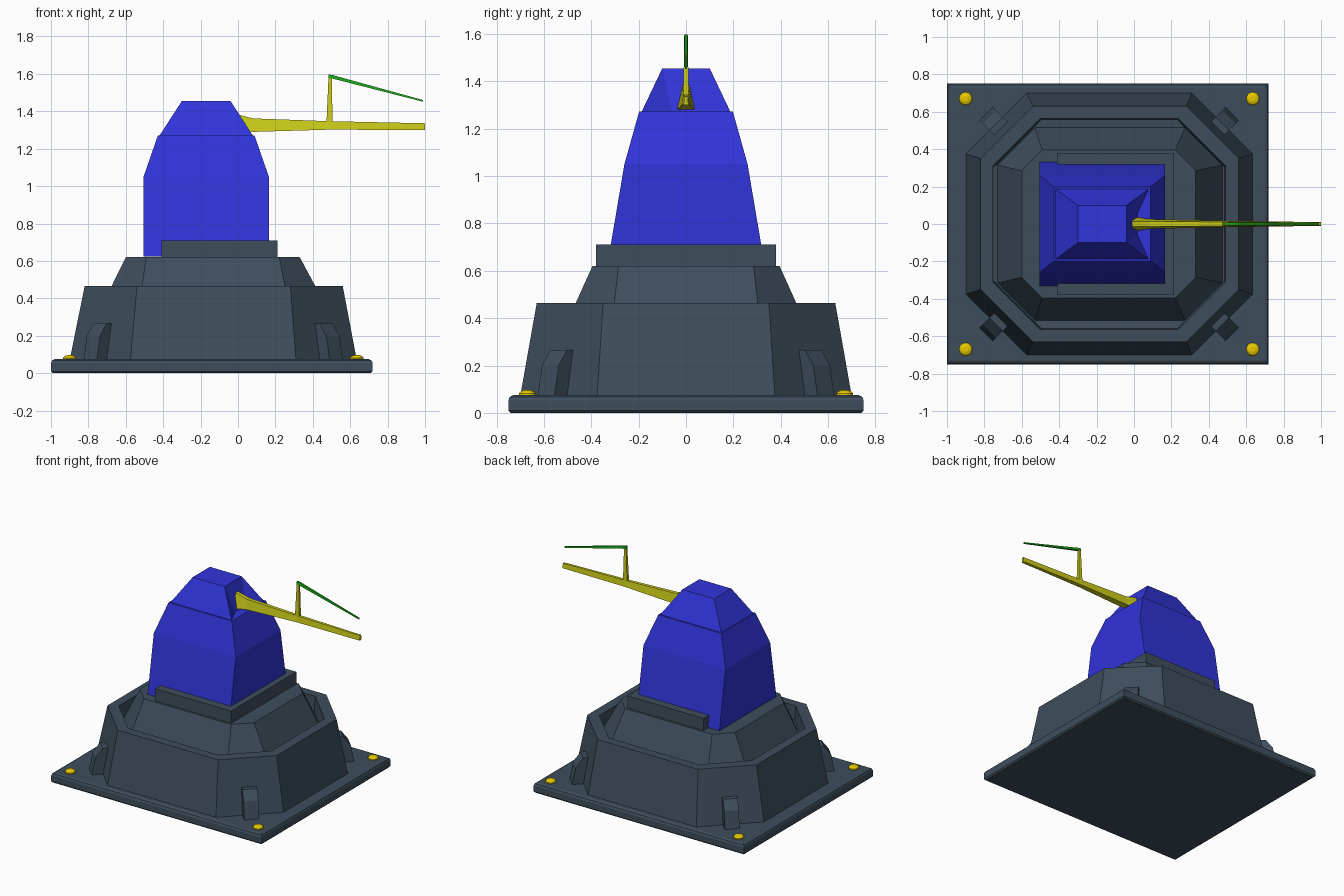
import bpy, bmesh, math
from mathutils import Vector

if "Cube" in bpy.data.objects:
    bpy.data.objects.remove(bpy.data.objects["Cube"])


def material(name, rgb):
    m = bpy.data.materials.new(name)
    m.diffuse_color = (*rgb, 1)
    m.use_nodes = True
    m.node_tree.nodes["Principled BSDF"].inputs["Base Color"].default_value = m.diffuse_color
    return m


SLATE = material("slate", (0.048, 0.076, 0.107))
BLUE = material("blue", (0.03, 0.035, 0.7))
GOLD = material("gold", (0.8, 0.58, 0.0))
YELLOW = material("yellow", (0.6, 0.6, 0.01))
GREEN = material("green", (0.01, 0.4, 0.01))


def loft(name, rings, mat):
    """Skin a list of equal-length rings and cap both ends."""
    bm = bmesh.new()
    loops = [[bm.verts.new(p) for p in r] for r in rings]
    n = len(rings[0])
    for a, b in zip(loops, loops[1:]):
        for i in range(n):
            j = (i + 1) % n
            bm.faces.new((a[i], a[j], b[j], b[i]))
    bm.faces.new(loops[0][::-1])
    bm.faces.new(loops[-1])
    bmesh.ops.remove_doubles(bm, verts=bm.verts, dist=1e-5)
    bmesh.ops.recalc_face_normals(bm, faces=bm.faces)
    me = bpy.data.meshes.new(name)
    bm.to_mesh(me)
    bm.free()
    ob = bpy.data.objects.new(name, me)
    bpy.context.collection.objects.link(ob)
    me.materials.append(mat)
    return ob


def rect(x0, x1, y, z):
    return [(x0, -y, z), (x1, -y, z), (x1, y, z), (x0, y, z)]


def octagon(x0, x1, y, c, z):
    return [(x0 + c, -y, z), (x1 - c, -y, z), (x1, -y + c, z), (x1, y - c, z),
            (x1 - c, y, z), (x0 + c, y, z), (x0, y - c, z), (x0, -y + c, z)]


def beam_ring(x, z0, z1, w0, w1):
    return [(x, -w0, z0), (x, w0, z0), (x, w1, z1), (x, -w1, z1)]


# Ground plate with softened rims
loft("ground_plate", [rect(-0.99, 0.71, 0.74, 0), rect(-1, 0.72, 0.75, 0.01),
                      rect(-1, 0.72, 0.75, 0.053), rect(-0.994, 0.714, 0.744, 0.068),
                      rect(-0.98, 0.70, 0.73, 0.075)], SLATE)

# Corner bolts
for i, (x, y) in enumerate([(x, y) for x in (-0.9, 0.635) for y in (-0.67, 0.67)]):
    rings = [[(x + r * math.cos(k * math.tau / 20), y + r * math.sin(k * math.tau / 20), z)
              for k in range(20)]
             for r, z in ((0.035, 0.07), (0.035, 0.082), (0.028, 0.091), (0.014, 0.096))]
    loft(f"bolt_{i + 1}", rings, GOLD)

# Housing: sloped wall, rim, sunken channel and inner pedestal
loft("base_housing", [
    octagon(-0.90, 0.635, 0.70, 0.325, 0.07),
    octagon(-0.82, 0.56, 0.63, 0.28, 0.465),
    octagon(-0.755, 0.49, 0.565, 0.255, 0.465),
    octagon(-0.75, 0.485, 0.56, 0.255, 0.36),
    octagon(-0.73, 0.473, 0.515, 0.20, 0.355),
    octagon(-0.60, 0.33, 0.395, 0.11, 0.62)], SLATE)

# Diagonal buttresses on the cut corners
for i, (sx, sy) in enumerate([(-1, -1), (1, -1), (-1, 1), (1, 1)]):
    out = Vector((sx, sy, 0)).normalized()
    side = Vector((-out.y, out.x, 0)) * 0.05
    mid = Vector((-0.7375 if sx < 0 else 0.4725, 0.5375 * sy, 0))
    rings = []
    for z, d in ((0.07, 0.075), (0.20, 0.05), (0.265, 0.0)):
        up = Vector((0, 0, z))
        rings.append([mid + out * d + side + up, mid + out * d - side + up,
                      mid - out * 0.12 - side + up, mid - out * 0.12 + side + up])
    loft(f"buttress_{i + 1}", rings, SLATE)

# Turning collar
loft("turret_collar", [rect(-0.41, 0.21, 0.38, 0.61), rect(-0.41, 0.21, 0.38, 0.71)], SLATE)

# Turret body
loft("turret_body", [rect(-0.505, 0.165, 0.332, 0.625), rect(-0.505, 0.165, 0.26, 1.05),
                     rect(-0.428, 0.088, 0.198, 1.272)], BLUE)

# Turret cap with a notch for the barrel
loft("turret_cap", [
    [(-0.42, -0.188, 1.27), (0.08, -0.188, 1.27), (0.02, -0.06, 1.27),
     (0.02, 0.06, 1.27), (0.08, 0.188, 1.27), (-0.42, 0.188, 1.27)],
    [(-0.3, -0.1, 1.455), (-0.04, -0.1, 1.455), (-0.04, -0.1, 1.455),
     (-0.04, 0.1, 1.455), (-0.04, 0.1, 1.455), (-0.3, 0.1, 1.455)]], BLUE)

# Tapered barrel
loft("barrel", [beam_ring(-0.01, 1.28, 1.385, 0.037, 0.014),
                beam_ring(0.02, 1.282, 1.378, 0.036, 0.014),
                beam_ring(0.08, 1.29, 1.362, 0.026, 0.014),
                beam_ring(0.49, 1.302, 1.347, 0.017, 0.011),
                beam_ring(1.0, 1.30, 1.336, 0.010, 0.008)], YELLOW)

# Sight post and slanted rod
loft("sight_post", [rect(0.473, 0.506, 0.012, 1.335),
                    rect(0.484, 0.501, 0.007, 1.585)], YELLOW)
loft("sight_rod", [beam_ring(0.483, 1.578, 1.597, 0.009, 0.007),
                   beam_ring(0.505, 1.575, 1.594, 0.009, 0.007),
                   beam_ring(0.99, 1.451, 1.460, 0.005, 0.004)], GREEN)
